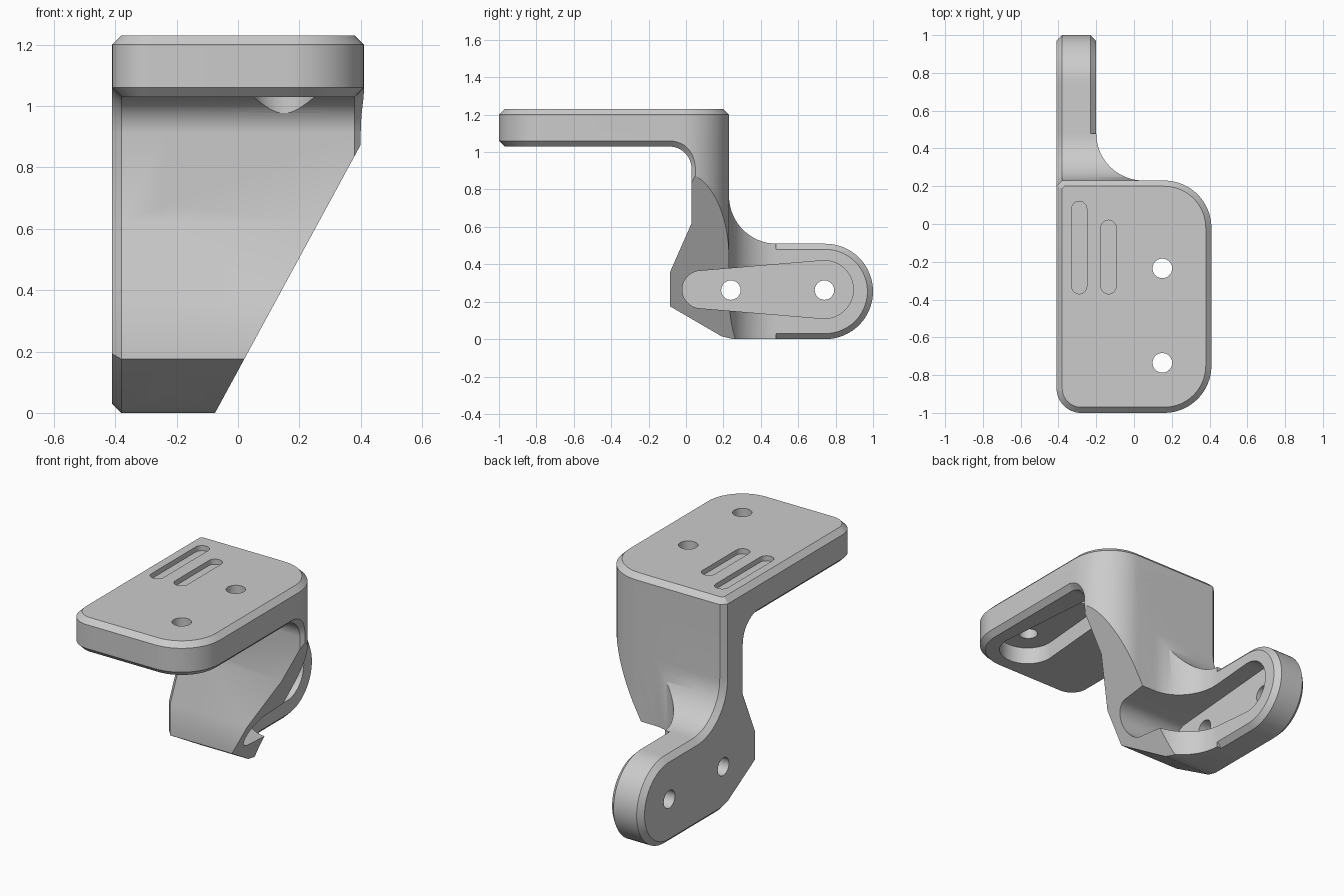
import bpy, bmesh
from math import cos, sin, pi, radians, atan2, asin, hypot

cube = bpy.data.objects.get("Cube")
if cube:
    bpy.data.objects.remove(cube, do_unlink=True)

grey = bpy.data.materials.new("plain_grey")
grey.use_nodes = True
COLOUR = (0.6, 0.6, 0.6, 1)
grey.diffuse_color = COLOUR
grey.node_tree.nodes["Principled BSDF"].inputs["Base Color"].default_value = COLOUR

CH = 0.03            # edge chamfer
LEFT, RIGHT = -0.41, 0.41
BACK = 0.23


def arc(cu, cv, r, a0, a1, n=16):
    """Points on an arc, angles in degrees."""
    angles = [radians(a0 + (a1 - a0) * i / n) for i in range(n + 1)]
    return [(cu + r * cos(a), cv + r * sin(a)) for a in angles]


def tapered_slot(c0, r0, c1, r1):
    """Outline wrapped round two circles."""
    du, dv = c1[0] - c0[0], c1[1] - c0[1]
    heading = atan2(dv, du) * 180 / pi
    lean = 90 + asin((r1 - r0) / hypot(du, dv)) * 180 / pi
    return (arc(*c1, r1, heading - lean, heading + lean, 24)
            + arc(*c0, r0, heading + lean, heading + 360 - lean, 24))


def prism(name, outline, axis, lo, hi, chamfer=0.0):
    """Extrude an outline along an axis, with chamfered ends."""
    place = {"x": lambda u, v, w: (w, u, v),
             "y": lambda u, v, w: (u, w, v),
             "z": lambda u, v, w: (u, v, w)}[axis]
    bm = bmesh.new()
    ends = [[bm.verts.new(place(u, v, w)) for u, v in outline]
            for w in (lo + chamfer, hi - chamfer)]
    caps = [bm.faces.new(loop) for loop in ends]
    n = len(outline)
    for i in range(n):
        j = (i + 1) % n
        bm.faces.new((ends[0][i], ends[0][j], ends[1][j], ends[1][i]))
    bmesh.ops.recalc_face_normals(bm, faces=bm.faces[:])
    if chamfer:
        bmesh.ops.inset_individual(bm, faces=caps, thickness=chamfer,
                                   depth=chamfer, use_even_offset=True)
    mesh = bpy.data.meshes.new(name)
    bm.to_mesh(mesh)
    bm.free()
    obj = bpy.data.objects.new(name, mesh)
    bpy.context.collection.objects.link(obj)
    mesh.materials.append(grey)
    return obj


def combine(target, tool, operation):
    """Apply a boolean and discard the tool."""
    mod = target.modifiers.new(operation.lower(), "BOOLEAN")
    mod.operation, mod.object, mod.solver = operation, tool, "EXACT"
    bpy.context.view_layer.objects.active = target
    bpy.ops.object.modifier_apply(modifier=mod.name)
    bpy.data.objects.remove(tool, do_unlink=True)


# Top plate: three rounded corners and one clipped corner
plate_outline = ([(LEFT, BACK - CH)]
                 + arc(-0.28, -0.87, 0.13, 180, 270)
                 + arc(0.16, -0.75, 0.25, 270, 360)
                 + arc(0.16, -0.02, 0.25, 0, 90)
                 + [(LEFT + CH, BACK)])
bracket = prism("mounting_bracket", plate_outline, "z", 1.03, 1.23, CH)

# Side outline shared by the column and the rear flange
side = (arc(-0.09, 0.91, 0.12, 90, 0)
        + [(0.03, 0.62), (-0.085, 0.36), (-0.085, 0.175), (0.19, 0.015), (0.25, 0)]
        + arc(0.745, 0.255, 0.255, -90, 90, 32)
        + arc(0.485, 0.765, 0.255, 270, 180)
        + [(BACK, 1.13), (-0.09, 1.13)])

# Column: rounded back corner and a fillet towards the flange
column = prism("column", side, "x", LEFT, RIGHT, CH)
plan = ([(-0.6, -0.3), (0.6, -0.3), (0.6, -0.02)]
        + arc(0.16, -0.02, 0.25, 0, 90)
        + arc(0.05, 0.48, 0.25, 270, 180)
        + [(-0.6, 0.48)])
combine(column, prism("plan_cutter", plan, "z", -0.2, 1.4), "INTERSECT")

# Slanted side of the column
slant = [(-0.129, -0.1), (0.5, 1.058), (0.5, -0.1)]
combine(column, prism("slant_cutter", slant, "y", -0.5, 0.9), "DIFFERENCE")

flange = prism("flange", side, "x", LEFT, -0.2, CH)
combine(column, flange, "UNION")
combine(bracket, column, "UNION")

# Tapered pockets behind the screw holes
pocket = tapered_slot((0.08, 0.265), 0.1, (0.74, 0.265), 0.155)
combine(bracket, prism("flange_pocket", pocket, "x", -0.31, 0.7), "DIFFERENCE")
pocket = tapered_slot((0.15, -0.09), 0.1, (0.15, -0.74), 0.155)
combine(bracket, prism("plate_pocket", pocket, "z", 0.8, 1.13), "DIFFERENCE")

# Screw holes
for y in (0.24, 0.74):
    hole = arc(y, 0.262, 0.052, 0, 345, 23)
    combine(bracket, prism("flange_hole", hole, "x", -0.6, -0.25), "DIFFERENCE")
for y in (-0.235, -0.735):
    hole = arc(0.15, y, 0.052, 0, 345, 23)
    combine(bracket, prism("plate_hole", hole, "z", 1.08, 1.4), "DIFFERENCE")

# Two round-ended grooves in the top
for x, end in ((-0.29, 0.08), (-0.135, -0.02)):
    groove = tapered_slot((x, -0.33), 0.04, (x, end), 0.04)
    combine(bracket, prism("groove", groove, "z", 1.2, 1.3), "DIFFERENCE")

bpy.ops.object.select_all(action="DESELECT")
bracket.select_set(True)
bpy.context.view_layer.objects.active = bracket
bpy.ops.object.shade_smooth_by_angle(angle=radians(30))
